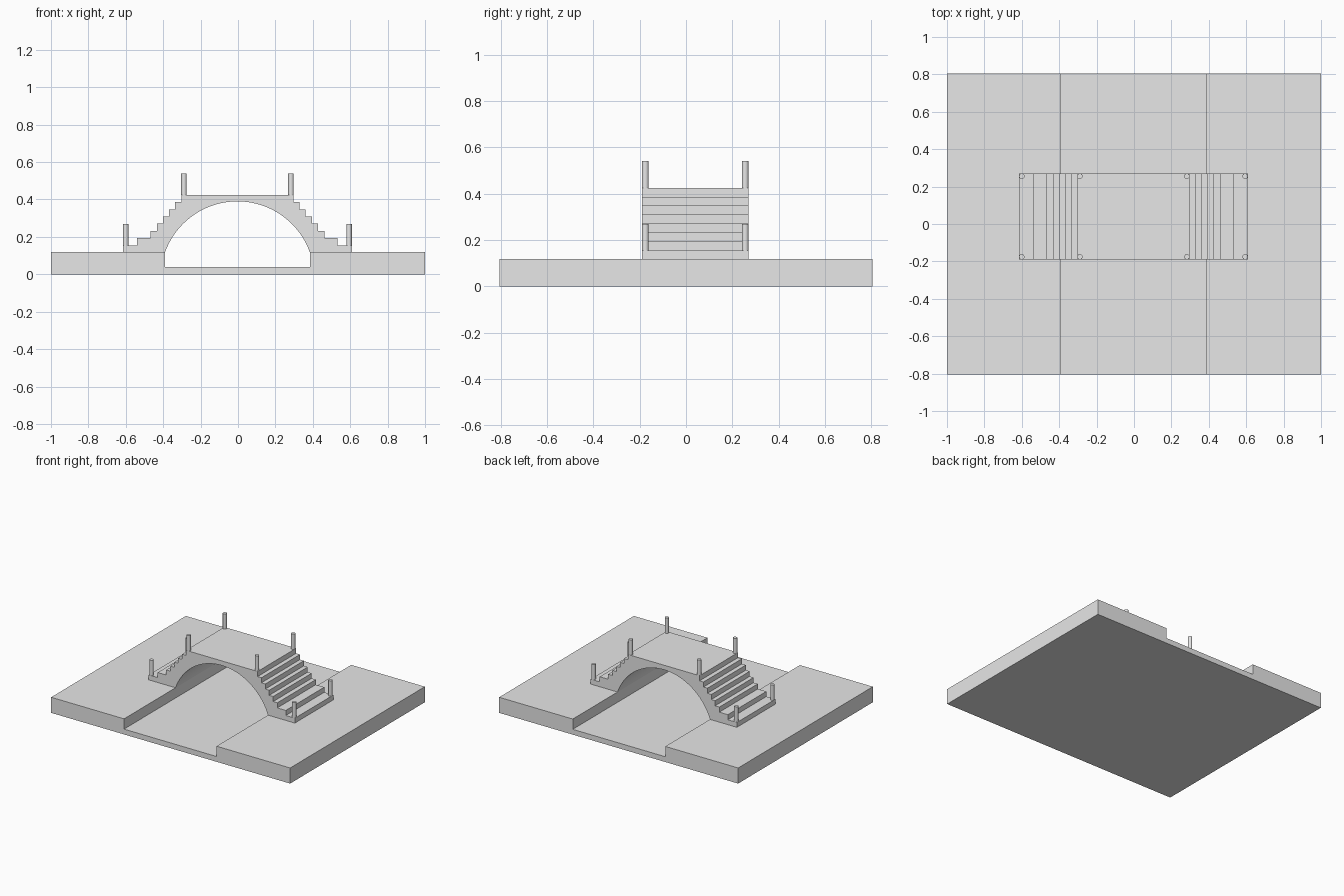
import bpy
import bmesh
import math

if "Cube" in bpy.data.objects:
    bpy.data.objects.remove(bpy.data.objects["Cube"], do_unlink=True)

grey = bpy.data.materials.new("light_grey")
grey.use_nodes = True
colour = (0.8, 0.8, 0.8, 1)
grey.diffuse_color = colour
grey.node_tree.nodes["Principled BSDF"].inputs["Base Color"].default_value = colour

CX = -0.003                      # bridge centre line
GROUND, FLOOR = 0.118, 0.04      # bank top and channel bed
DECK = 0.425
HALF_SPAN = 0.387
FRONT, BACK = -0.19, 0.27


def extrude_profile(name, points, y0, y1):
    """Make a solid from an x-z outline swept from y0 to y1."""
    bm = bmesh.new()
    face = bm.faces.new([bm.verts.new((x, y0, z)) for x, z in points])
    result = bmesh.ops.extrude_face_region(bm, geom=[face])
    moved = [v for v in result["geom"] if isinstance(v, bmesh.types.BMVert)]
    bmesh.ops.translate(bm, verts=moved, vec=(0, y1 - y0, 0))
    bmesh.ops.recalc_face_normals(bm, faces=bm.faces)
    mesh = bpy.data.meshes.new(name)
    bm.to_mesh(mesh)
    bm.free()
    obj = bpy.data.objects.new(name, mesh)
    bpy.context.collection.objects.link(obj)
    finish(obj)


def finish(obj):
    obj.data.materials.append(grey)
    bpy.ops.object.select_all(action="DESELECT")
    obj.select_set(True)
    bpy.context.view_layer.objects.active = obj
    bpy.ops.object.shade_smooth_by_angle(angle=math.radians(30))


# Ground slab with a channel running front to back
left, right = CX - HALF_SPAN, CX + HALF_SPAN
extrude_profile("ground_with_channel", [
    (-1, 0), (1, 0), (1, GROUND), (right, GROUND), (right, FLOOR),
    (left, FLOOR), (left, GROUND), (-1, GROUND)], -0.805, 0.805)

# Stair outline on the right side, from the foot up to the deck
edges = [0.612, 0.536, 0.465] + [0.43 - 0.0325 * i for i in range(5)]
rise = (DECK - 0.155) / 7
stairs = [(edges[0], GROUND)]
for i, x in enumerate(edges):
    z = 0.155 + rise * i
    if i:
        stairs.append((x, z - rise))
    stairs.append((x, z))

# Circular arch underside
crown = 0.39 - GROUND
radius = (HALF_SPAN ** 2 + crown ** 2) / (2 * crown)
sweep = math.asin(HALF_SPAN / radius)
SEGMENTS = 48
arch = []
for i in range(SEGMENTS + 1):
    a = -sweep + 2 * sweep * i / SEGMENTS
    arch.append((radius * math.sin(a), 0.39 - radius + radius * math.cos(a)))

outline = stairs + [(-x, z) for x, z in reversed(stairs)] + arch
extrude_profile("stepped_arch_bridge", [(CX + x, z) for x, z in outline],
                FRONT, BACK)

# Round posts at the stair feet and at the deck corners
POST_RADIUS, POST_HEIGHT = 0.0145, 0.115
for level, offset, base in (("foot", 0.597, 0.155), ("deck", 0.286, DECK)):
    for side, sx in (("right", -1), ("left", 1)):
        for end, y in (("front", FRONT + POST_RADIUS), ("back", BACK - POST_RADIUS)):
            bpy.ops.mesh.primitive_cylinder_add(
                vertices=24, radius=POST_RADIUS, depth=POST_HEIGHT,
                location=(CX + sx * offset, y, base + POST_HEIGHT / 2))
            post = bpy.context.object
            post.name = f"{level}_post_{end}_{side}"
            finish(post)
